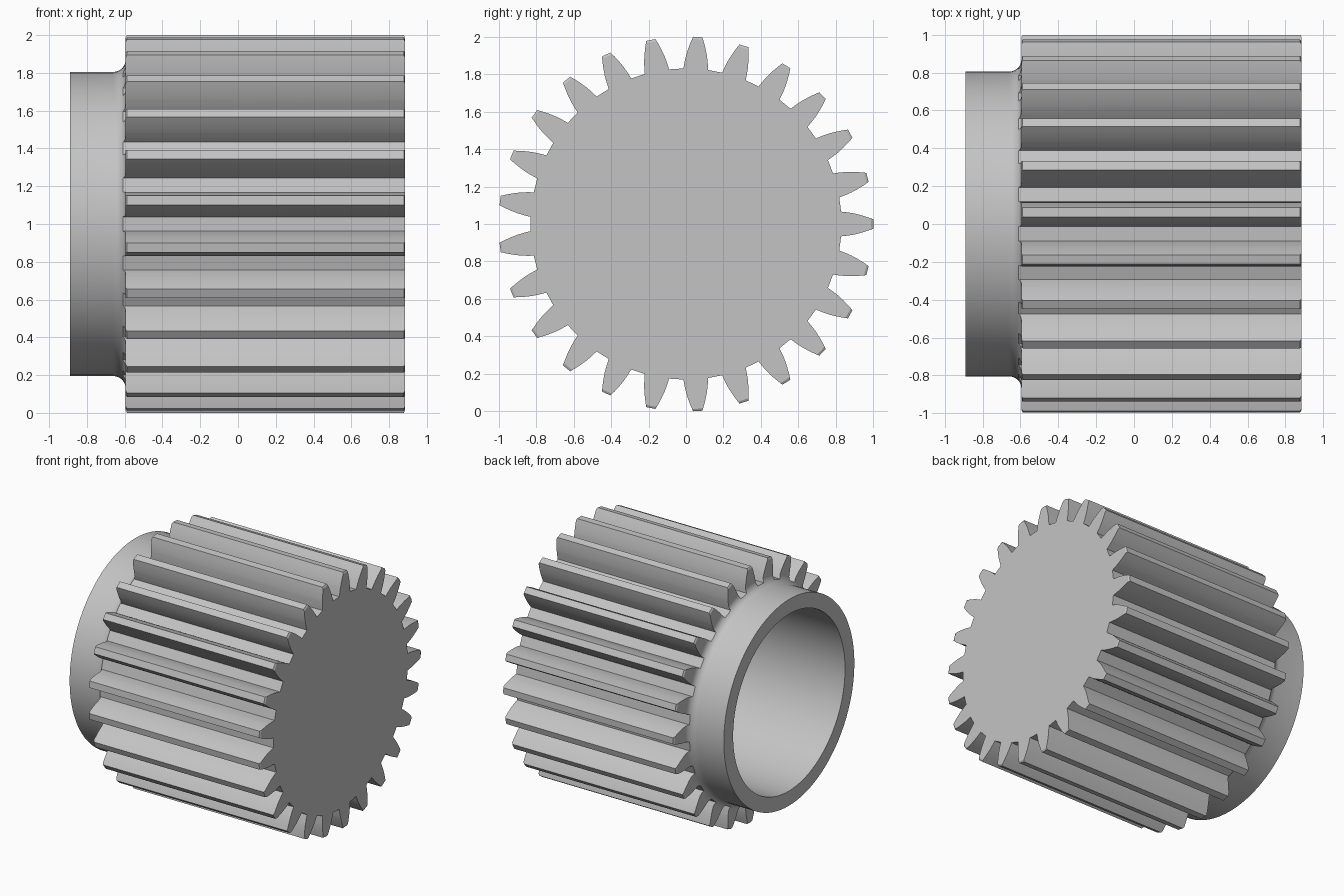
import bpy
import bmesh
from math import cos, sin, pi, radians
from mathutils import Matrix, Vector

if "Cube" in bpy.data.objects:
    bpy.data.objects.remove(bpy.data.objects["Cube"], do_unlink=True)

TEETH = 25
BACK, FACE = -0.595, 0.885        # ends of the toothed section
HUB_END, HUB_R, BORE_R = -0.89, 0.805, 0.69
FILLET = 0.065

steel = bpy.data.materials.new("light_grey_steel")
steel.use_nodes = True
steel.diffuse_color = (0.55, 0.55, 0.55, 1)
steel.node_tree.nodes["Principled BSDF"].inputs["Base Color"].default_value = (0.55, 0.55, 0.55, 1)


def make_object(name, bm):
    bmesh.ops.recalc_face_normals(bm, faces=bm.faces)
    mesh = bpy.data.meshes.new(name)
    bm.to_mesh(mesh)
    bm.free()
    mesh.materials.append(steel)
    obj = bpy.data.objects.new(name, mesh)
    obj.location.z = 1
    bpy.context.collection.objects.link(obj)
    return obj


def lathe(name, profile, steps):
    """Spin a closed (x, radius) outline around the x axis."""
    bm = bmesh.new()
    verts = [bm.verts.new((x, 0, r)) for x, r in profile]
    edges = [bm.edges.new((v, verts[i - 1])) for i, v in enumerate(verts)]
    bmesh.ops.spin(bm, geom=verts + edges, cent=(0, 0, 0), axis=(1, 0, 0),
                   angle=2 * pi, steps=steps, use_merge=True)
    bmesh.ops.remove_doubles(bm, verts=bm.verts, dist=1e-5)
    bmesh.ops.dissolve_degenerate(bm, edges=bm.edges, dist=1e-6)
    return make_object(name, bm)


# Turned blank: hub, fillet, chamfered tooth ends and blind bore
fillet = [(BACK - FILLET + FILLET * sin(a), HUB_R + FILLET - FILLET * cos(a))
          for a in (radians(15 * i) for i in range(7))]
blank = ([(HUB_END, BORE_R), (HUB_END, HUB_R)] + fillet +
         [(BACK, 0.988), (BACK + 0.042, 1.06), (FACE - 0.042, 1.06),
          (FACE, 0.988), (FACE, 0), (0.77, 0), (0.77, BORE_R)])
gear = lathe("pinion_gear", blank, TEETH * 4)

# Tooth flank as (radius, half width), from root to tip
flank = [(0.83, 0.066), (0.865, 0.062), (0.9, 0.056),
         (0.935, 0.047), (0.97, 0.036), (1.0, 0.025)]
tooth = [(r, -w) for r, w in flank] + [(r, w) for r, w in reversed(flank)]

# Toothed prism that trims the blank
bm = bmesh.new()
outline = []
for i in range(TEETH):
    turn = Matrix.Rotation(2 * pi * i / TEETH, 3, 'X')
    for r, w in tooth:
        y = (r * r - w * w) ** 0.5
        outline.append(bm.verts.new(turn @ Vector((-1, y, w))))
cap = bm.faces.new(outline)
side = bmesh.ops.extrude_face_region(bm, geom=[cap])
bmesh.ops.translate(bm, vec=(2, 0, 0),
                    verts=[g for g in side["geom"] if isinstance(g, bmesh.types.BMVert)])
cutter = make_object("tooth_cutter", bm)
cutter.hide_render = True

trim = gear.modifiers.new("teeth", 'BOOLEAN')
trim.operation = 'INTERSECT'
trim.solver = 'EXACT'
trim.object = cutter
bpy.context.view_layer.update()
bpy.ops.object.select_all(action='DESELECT')
gear.select_set(True)
bpy.context.view_layer.objects.active = gear
bpy.ops.object.modifier_apply(modifier=trim.name)
bpy.data.objects.remove(cutter, do_unlink=True)

# Smooth flanks and bore, crisp tooth edges
bpy.ops.object.shade_smooth_by_angle(angle=radians(25))
